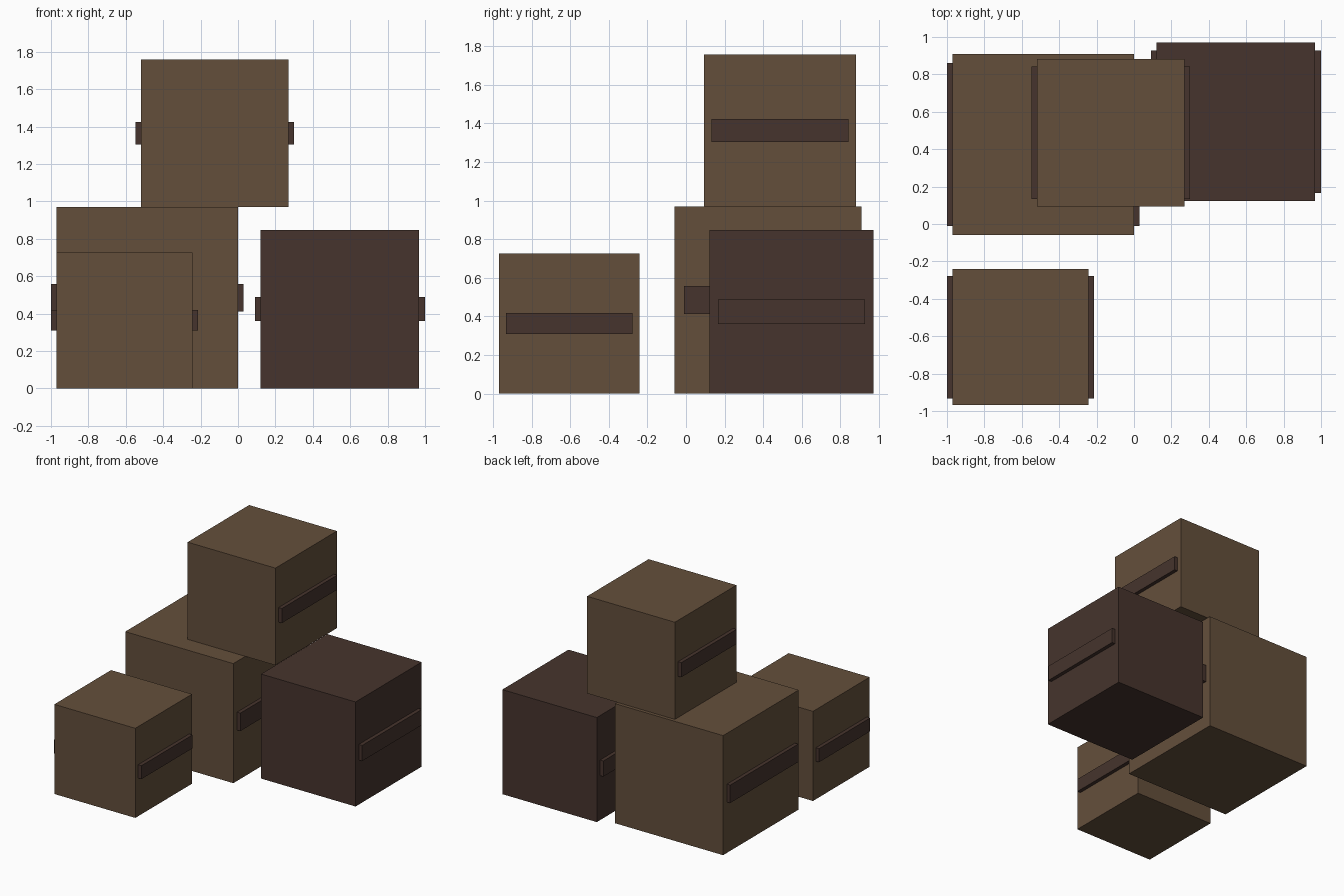
import bpy

if "Cube" in bpy.data.objects:
    bpy.data.objects.remove(bpy.data.objects["Cube"])


def make_material(name, rgb):
    mat = bpy.data.materials.new(name)
    mat.diffuse_color = (*rgb, 1)
    mat.use_nodes = True
    mat.node_tree.nodes["Principled BSDF"].inputs["Base Color"].default_value = mat.diffuse_color
    return mat


brown = make_material("brown wood", (0.127, 0.078, 0.044))
dark = make_material("dark wood", (0.061, 0.034, 0.026))


def box(name, center, size, mat):
    bpy.ops.mesh.primitive_cube_add(size=1, location=center)
    ob = bpy.context.object
    ob.name = name
    ob.scale = size
    bpy.ops.object.transform_apply(location=False, rotation=False, scale=True)
    ob.data.materials.append(mat)


def crate(name, x, y, base, s, mat):
    # cubic body with a slat standing proud on the left and right sides
    z = base + s / 2
    box(name, (x, y, z), (s, s, s), mat)
    box(name + "_slat", (x, y, z), (s + 0.06, 0.9 * s, 0.15 * s), dark)


# three crates on the floor, one stacked across the back pair
crate("large_crate", -0.485, 0.425, 0, 0.97, brown)
crate("small_crate", -0.607, -0.605, 0, 0.727, brown)
crate("dark_crate", 0.545, 0.547, 0, 0.848, dark)
crate("top_crate", -0.124, 0.488, 0.97, 0.788, brown)
